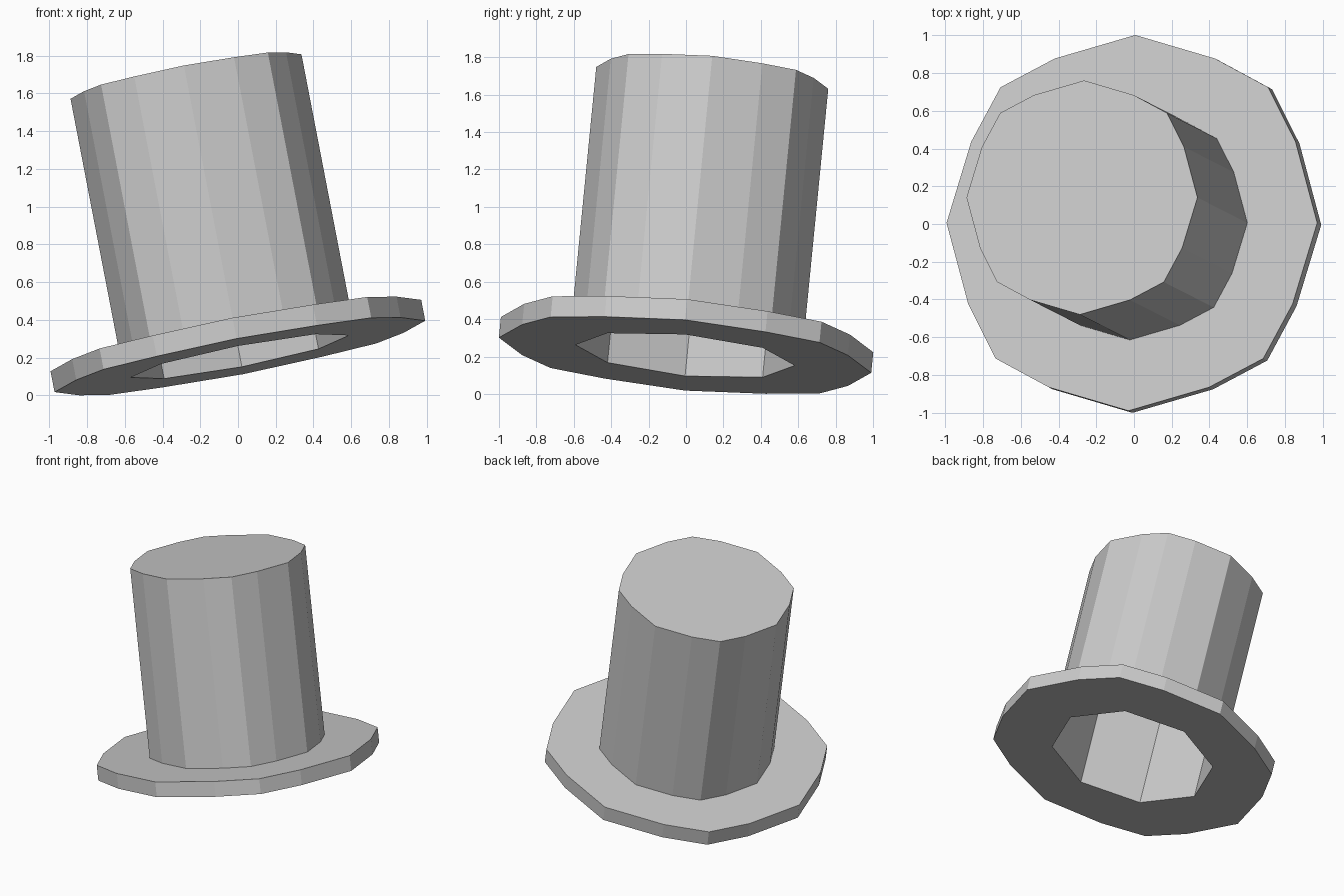
import bpy, bmesh, math
from mathutils import Matrix, Vector, Euler

cube = bpy.data.objects.get("Cube")
if cube:
    bpy.data.objects.remove(cube, do_unlink=True)

# One grey for the whole hat
grey = bpy.data.materials.new("light grey")
grey.use_nodes = True
grey.diffuse_color = (0.6, 0.6, 0.6, 1)
grey.node_tree.nodes["Principled BSDF"].inputs["Base Color"].default_value = grey.diffuse_color

# The hat leans back and to its right
TILT = Matrix.Translation((0.01, -0.005, 0.207)) @ Euler(
    (math.radians(-5.5), math.radians(-10.9), 0)).to_matrix().to_4x4()

BRIM_TOP, CROWN_TOP, CEILING = 0.113, 1.517, 1.477
BRIM_R, CROWN_R, HOLE_R = 1.0, 0.623, 0.589


def turned(points, z):
    """Repeat a quarter outline four times around the axis."""
    return [Matrix.Rotation(q * math.pi / 2, 3, 'Z') @ Vector((x, y, z))
            for q in range(4) for x, y in points]


def outline(r, z):
    """Sixteen-sided outer shape, slightly squared at the diagonals."""
    quarter = [(1, 0), (0.875, 0.432), (0.722, 0.722), (0.432, 0.875)]
    return turned([(x * r, y * r) for x, y in quarter], z)


def octagon(r, z):
    """Eight-sided hole with a point in the middle of every side."""
    c, m = math.cos(math.pi / 4), math.cos(math.pi / 8) ** 2
    n = math.sin(math.pi / 4) / 2
    return turned([(r, 0), (m * r, n * r), (c * r, c * r), (n * r, m * r)], z)


def shell(name, rings, cap_first=False, cap_last=False):
    """Join a run of rings with flat quads and close the chosen ends."""
    bm = bmesh.new()
    loops = [[bm.verts.new(p) for p in ring] for ring in rings]
    for a, b in zip(loops, loops[1:]):
        for i in range(len(a)):
            j = (i + 1) % len(a)
            bm.faces.new((a[i], a[j], b[j], b[i]))
    if cap_first:
        bm.faces.new(loops[0][::-1])
    if cap_last:
        bm.faces.new(loops[-1])
    bm.transform(TILT)
    mesh = bpy.data.meshes.new(name)
    bm.to_mesh(mesh)
    bm.free()
    mesh.materials.append(grey)
    obj = bpy.data.objects.new(name, mesh)
    bpy.context.collection.objects.link(obj)
    return obj


# Brim: underside, rim and upper side
shell("brim", [octagon(HOLE_R, 0), outline(BRIM_R, 0),
               outline(BRIM_R, BRIM_TOP), outline(CROWN_R, BRIM_TOP)])

# Crown: outer wall with flat top
shell("crown", [outline(CROWN_R, BRIM_TOP), outline(CROWN_R, CROWN_TOP)], cap_last=True)

# Lining: hollow inside, open at the bottom
shell("lining", [octagon(HOLE_R, CEILING), octagon(HOLE_R, 0)], cap_first=True)
